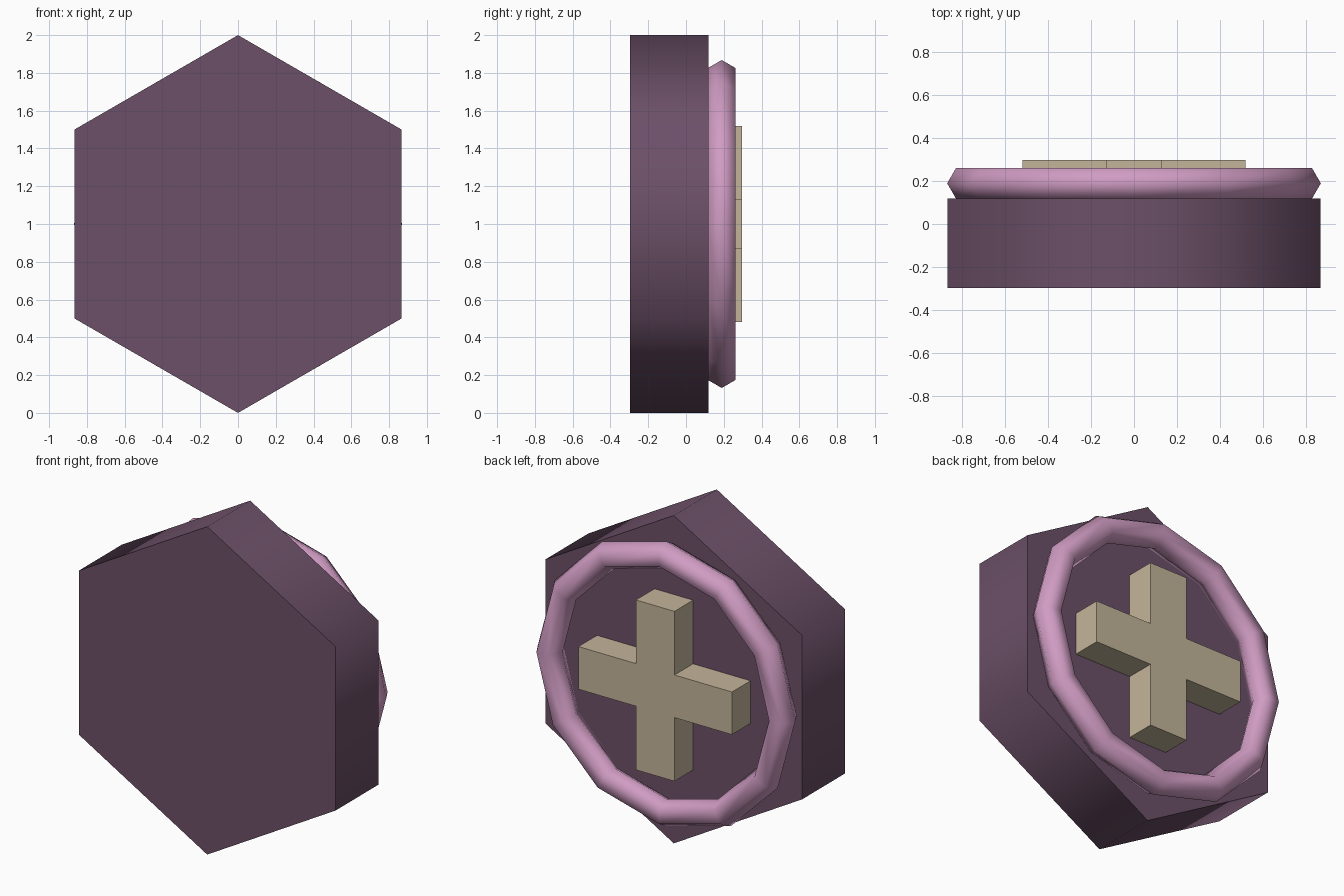
import bpy, bmesh, math

if "Cube" in bpy.data.objects:
    bpy.data.objects.remove(bpy.data.objects["Cube"])

HALF_DEPTH = 0.297
FACE_Y = 0.118          # back face of the hexagonal body
TILT = (math.radians(90), 0, 0)


def material(name, rgb):
    mat = bpy.data.materials.new(name)
    mat.diffuse_color = (*rgb, 1)
    mat.use_nodes = True
    mat.node_tree.nodes["Principled BSDF"].inputs["Base Color"].default_value = mat.diffuse_color
    return mat


plum = material("dark plum", (0.150, 0.080, 0.138))
pink = material("soft pink", (0.631, 0.332, 0.546))
tan = material("pale tan", (0.552, 0.462, 0.323))


def finish(name, mat, angle):
    ob = bpy.context.object
    ob.name = name
    ob.data.materials.append(mat)
    bpy.ops.object.transform_apply(location=False, rotation=True, scale=True)
    bpy.ops.object.shade_smooth_by_angle(angle=math.radians(angle))
    return ob


# Hexagonal body, point up, with smooth sides and crisp caps
bpy.ops.mesh.primitive_cylinder_add(
    vertices=6, radius=1, depth=FACE_Y + HALF_DEPTH,
    location=(0, (FACE_Y - HALF_DEPTH) / 2, 1), rotation=TILT)
finish("hex_body", plum, 70)

# Twelve-sided ring resting on the back face
bpy.ops.mesh.primitive_torus_add(
    major_segments=12, minor_segments=6, major_radius=0.785,
    minor_radius=0.083, location=(0, 0.189, 1), rotation=TILT)
finish("ring", pink, 180)

# Raised cross: one outline, extruded backwards
a, b = 0.13, 0.518
corner = [(b, -a), (b, a), (a, a)]
outline = []
for q in range(4):
    c, s = round(math.cos(q * math.pi / 2)), round(math.sin(q * math.pi / 2))
    outline += [(x * c - z * s, x * s + z * c) for x, z in corner]

bm = bmesh.new()
face = bm.faces.new([bm.verts.new((x, FACE_Y, z + 1)) for x, z in outline])
ext = bmesh.ops.extrude_face_region(bm, geom=[face], use_keep_orig=True)
new_verts = [v for v in ext["geom"] if isinstance(v, bmesh.types.BMVert)]
bmesh.ops.translate(bm, verts=new_verts, vec=(0, HALF_DEPTH - FACE_Y, 0))
bmesh.ops.recalc_face_normals(bm, faces=bm.faces)
mesh = bpy.data.meshes.new("cross")
bm.to_mesh(mesh)
bm.free()
mesh.materials.append(tan)
cross = bpy.data.objects.new("cross", mesh)
bpy.context.collection.objects.link(cross)
